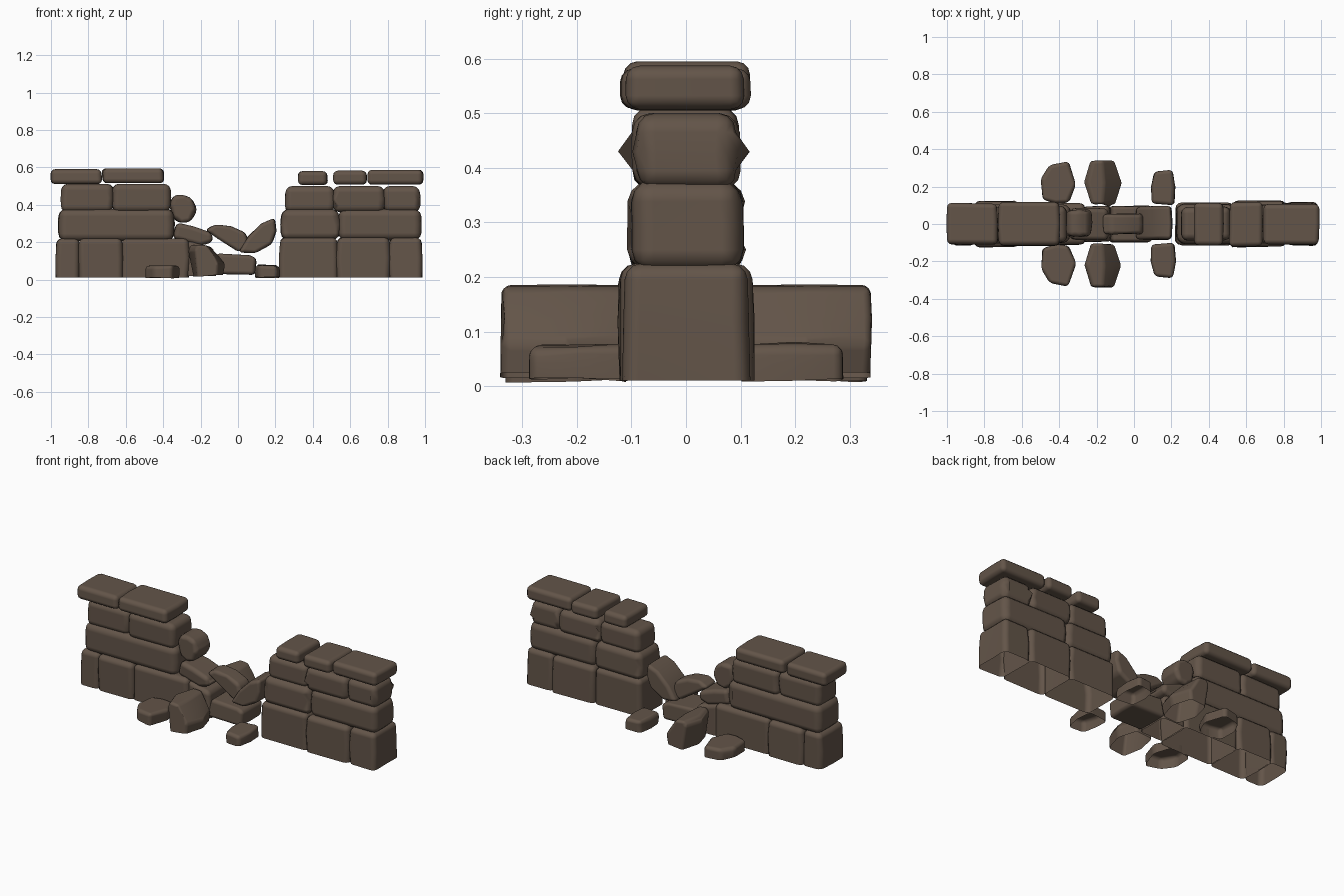
import bpy
import bmesh
import random

random.seed(4)

cube = bpy.data.objects.get("Cube")
if cube:
    bpy.data.objects.remove(cube, do_unlink=True)

# One earthy stone colour for everything
stone_material = bpy.data.materials.new("brown_stone")
stone_material.use_nodes = True
stone_colour = (0.125, 0.09, 0.066, 1)
stone_material.diffuse_color = stone_colour
shader = stone_material.node_tree.nodes["Principled BSDF"]
shader.inputs["Base Color"].default_value = stone_colour
shader.inputs["Roughness"].default_value = 0.9


def make_stone(name, outline, near, far, bevel=0.025, taper=1.0, flat=False,
               open_bottom=False, jitter=0.004):
    """Extrude an outline into a rounded stone.

    The outline is (x, z) run along y, or (x, y) run along z when flat.
    Taper narrows both ends of the run in x.
    """
    bm = bmesh.new()
    centre = sum(p[0] for p in outline) / len(outline)
    layers = ((near, taper), ((near + far) / 2, 1.0), (far, taper))
    rings = []
    for depth, scale in layers:
        ring = []
        for x, other in outline:
            x = centre + (x - centre) * scale + random.uniform(-jitter, jitter)
            d = depth + random.uniform(-jitter, jitter)
            ring.append(bm.verts.new((x, other, d) if flat else (x, d, other)))
        rings.append(ring)
    count = len(outline)
    for low, high in zip(rings, rings[1:]):
        for i in range(count):
            j = (i + 1) % count
            bm.faces.new((low[i], low[j], high[j], high[i]))
    bm.faces.new(rings[0])
    bm.faces.new(rings[-1])
    bmesh.ops.recalc_face_normals(bm, faces=bm.faces)
    if open_bottom:
        under = [f for f in bm.faces if f.normal.z < -0.8]
        bmesh.ops.delete(bm, geom=under, context="FACES")
    for face in bm.faces:
        face.smooth = True
    mesh = bpy.data.meshes.new(name)
    bm.to_mesh(mesh)
    bm.free()
    mesh.materials.append(stone_material)
    stone = bpy.data.objects.new(name, mesh)
    bpy.context.collection.objects.link(stone)
    rounding = stone.modifiers.new("rounded_edges", "BEVEL")
    rounding.width = bevel
    rounding.segments = 3
    rounding.limit_method = "ANGLE"
    rounding.harden_normals = True
    return stone


def make_course(name, joints, bottom, top, depths, **options):
    """Lay a row of blocks between successive joints, slightly overlapping."""
    for i, depth in enumerate(depths):
        left, right = joints[i] - 0.006, joints[i + 1] + 0.006
        # A middle point on each side makes the ends bulge a little
        middle = (bottom + top) / 2
        outline = [(left + 0.004, bottom), (right - 0.004, bottom), (right, middle),
                   (right - 0.006, top), (left + 0.006, top), (left, middle)]
        make_stone(f"{name}_{i + 1}", outline, -depth, depth, **options)


# Wall section on the model's right
make_course("right_wall_base", (-0.97, -0.85, -0.62, -0.265), 0.01, 0.22,
            (0.113, 0.122, 0.113), open_bottom=True, bevel=0.03)
make_course("right_wall_middle", (-0.955, -0.345), 0.205, 0.378, (0.104,), bevel=0.04)
make_course("right_wall_upper", (-0.945, -0.67, -0.365), 0.36, 0.512, (0.091, 0.098), bevel=0.035)

# Wall section on the model's left
make_course("left_wall_base", (0.225, 0.53, 0.81, 0.98), 0.01, 0.225,
            (0.113, 0.123, 0.115), open_bottom=True, bevel=0.03)
make_course("left_wall_middle", (0.235, 0.54, 0.975), 0.21, 0.378, (0.108, 0.102), bevel=0.04)
make_course("left_wall_upper", (0.255, 0.51, 0.78, 0.97), 0.36, 0.5,
            (0.09, 0.098, 0.091), bevel=0.035)

# Capping stones, each with its own span, height and depth
caps = [
    ("right_cap_outer", -1.0, -0.727, 0.51, 0.59, 0.11),
    ("right_cap_inner", -0.727, -0.397, 0.515, 0.595, 0.116),
    ("left_cap_inner", 0.322, 0.478, 0.505, 0.58, 0.112),
    ("left_cap_middle", 0.508, 0.69, 0.507, 0.582, 0.118),
    ("left_cap_outer", 0.69, 0.992, 0.507, 0.587, 0.108),
]
for name, left, right, bottom, top, depth in caps:
    box = [(left, bottom), (right, bottom), (right, top), (left, top)]
    make_stone(name, box, -depth, depth, bevel=0.025, taper=0.98)

# Fallen blocks filling the breach
make_stone("perched_round_stone",
           [(-0.35, 0.33), (-0.31, 0.30), (-0.25, 0.31), (-0.22, 0.37),
            (-0.24, 0.43), (-0.29, 0.455), (-0.35, 0.45), (-0.365, 0.40)],
           -0.065, 0.075, taper=0.92)
make_stone("sloping_slab",
           [(-0.35, 0.22), (-0.20, 0.18), (-0.13, 0.20), (-0.135, 0.25),
            (-0.24, 0.285), (-0.33, 0.305)],
           -0.085, 0.085, taper=0.95)
make_stone("step_block",
           [(-0.28, 0.02), (-0.12, 0.02), (-0.13, 0.17), (-0.27, 0.21)],
           -0.095, 0.095, open_bottom=True)
make_stone("bridging_slab",
           [(-0.175, 0.265), (-0.11, 0.22), (0.01, 0.145), (0.06, 0.18),
            (0.04, 0.25), (-0.04, 0.285), (-0.12, 0.295)],
           -0.055, 0.055, bevel=0.02)
make_stone("leaning_slab",
           [(0.0, 0.145), (0.09, 0.14), (0.18, 0.19), (0.205, 0.26),
            (0.20, 0.33), (0.13, 0.30), (0.05, 0.23)],
           -0.085, 0.095, bevel=0.02, taper=0.95)
make_stone("breach_floor_block",
           [(-0.14, 0.03), (0.09, 0.025), (0.10, 0.115), (0.06, 0.13), (-0.12, 0.14)],
           -0.098, 0.098, bevel=0.02)

# Loose rubble, repeated in front of and behind the wall
for side, place in ((-1, "front"), (1, "back")):
    broad = [(-0.49, 0.13), (-0.42, 0.11), (-0.35, 0.115), (-0.31, 0.21),
             (-0.35, 0.335), (-0.45, 0.315), (-0.497, 0.24)]
    make_stone(f"{place}_broad_rubble", [(x, side * y) for x, y in broad],
               0.01, 0.075, bevel=0.02, taper=0.98, flat=True, open_bottom=True)
    small = [(0.095, 0.11), (0.215, 0.1), (0.222, 0.2), (0.205, 0.29),
             (0.11, 0.28), (0.088, 0.2)]
    make_stone(f"{place}_small_rubble", [(x, side * y) for x, y in small],
               0.012, 0.075, bevel=0.02, taper=0.98, flat=True, open_bottom=True)
    tilted = [(-0.27, 0.16), (-0.25, 0.187), (-0.16, 0.182), (-0.11, 0.13),
              (-0.065, 0.08), (-0.075, 0.025), (-0.24, 0.015)]
    make_stone(f"{place}_tilted_rubble", tilted, side * 0.105, side * 0.338,
               bevel=0.03, taper=0.62, open_bottom=True)
